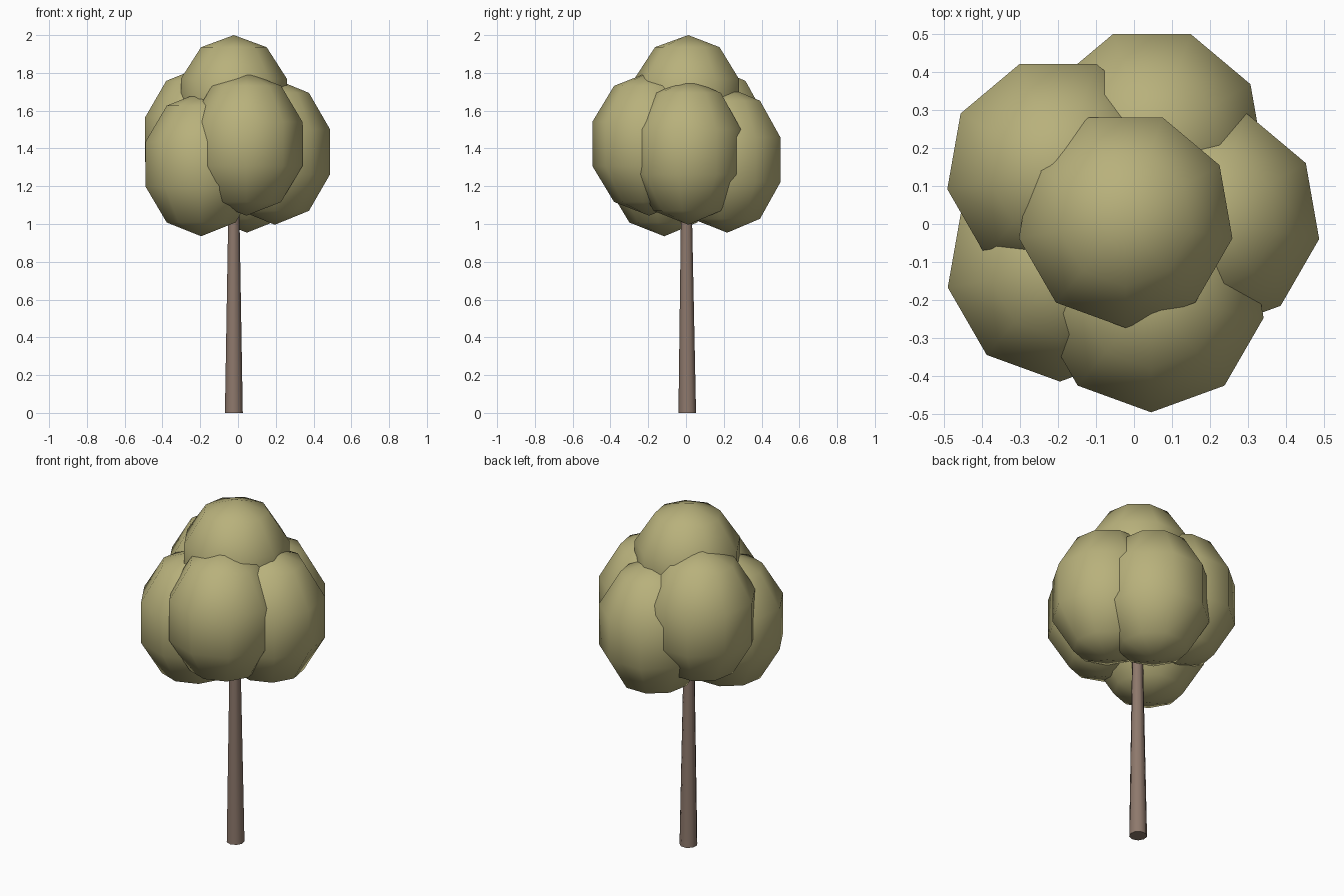
import bpy, bmesh, math

if "Cube" in bpy.data.objects:
    bpy.data.objects.remove(bpy.data.objects["Cube"])

SIDES = 9


def material(name, rgb):
    m = bpy.data.materials.new(name)
    m.diffuse_color = (*rgb, 1)
    m.use_nodes = True
    m.node_tree.nodes["Principled BSDF"].inputs["Base Color"].default_value = m.diffuse_color
    return m


leaf = material("olive leaf", (0.48, 0.44, 0.20))
bark = material("brown bark", (0.27, 0.19, 0.15))


def lathe(name, rings, mat):
    """Rings are (x, y, z, radius); radius 0 makes a pole. One corner faces -y."""
    bm = bmesh.new()
    loops = []
    for x, y, z, r in rings:
        n = SIDES if r > 0 else 1
        angles = [-math.pi / 2 + math.tau * i / SIDES for i in range(n)]
        loops.append([bm.verts.new((x + r * math.cos(a), y + r * math.sin(a), z)) for a in angles])
    for lo, hi in zip(loops, loops[1:]):
        for i in range(SIDES):
            j = (i + 1) % SIDES
            quad = [lo[i % len(lo)], lo[j % len(lo)], hi[j % len(hi)], hi[i % len(hi)]]
            bm.faces.new(list(dict.fromkeys(quad)))
    # close open ends
    if len(loops[0]) > 1:
        bm.faces.new(loops[0][::-1])
    if len(loops[-1]) > 1:
        bm.faces.new(loops[-1])
    for f in bm.faces:
        f.smooth = len(f.verts) < SIDES
    for e in bm.edges:
        e.smooth = all(f.smooth for f in e.link_faces)
    me = bpy.data.meshes.new(name)
    bm.to_mesh(me)
    bm.free()
    me.materials.append(mat)
    ob = bpy.data.objects.new(name, me)
    bpy.context.collection.objects.link(ob)
    return ob


def foliage(name, x, y, z, r, rz):
    """Low-poly stretched ball with five bands."""
    rings = []
    for k in range(6):
        a = math.pi * k / 5
        rad = r * math.sin(a) if 0 < k < 5 else 0
        rings.append((x, y, z - rz * math.cos(a), rad))
    lathe(name, rings, leaf)


# Trunk, tapering up into the crown
lathe("trunk", [(-0.022, 0.008, 0, 0.048), (-0.022, 0.002, 1.35, 0.025)], bark)

# Crown: five clumps around, one on top
foliage("foliage_top", -0.022, 0.012, 1.665, 0.300, 0.335)
foliage("foliage_right", 0.195, 0.012, 1.382, 0.312, 0.386)
foliage("foliage_back", 0.047, 0.218, 1.340, 0.315, 0.386)
foliage("foliage_back_left", -0.200, 0.143, 1.447, 0.311, 0.384)
foliage("foliage_front_left", -0.195, -0.115, 1.317, 0.315, 0.382)
foliage("foliage_front", 0.045, -0.195, 1.424, 0.316, 0.380)
